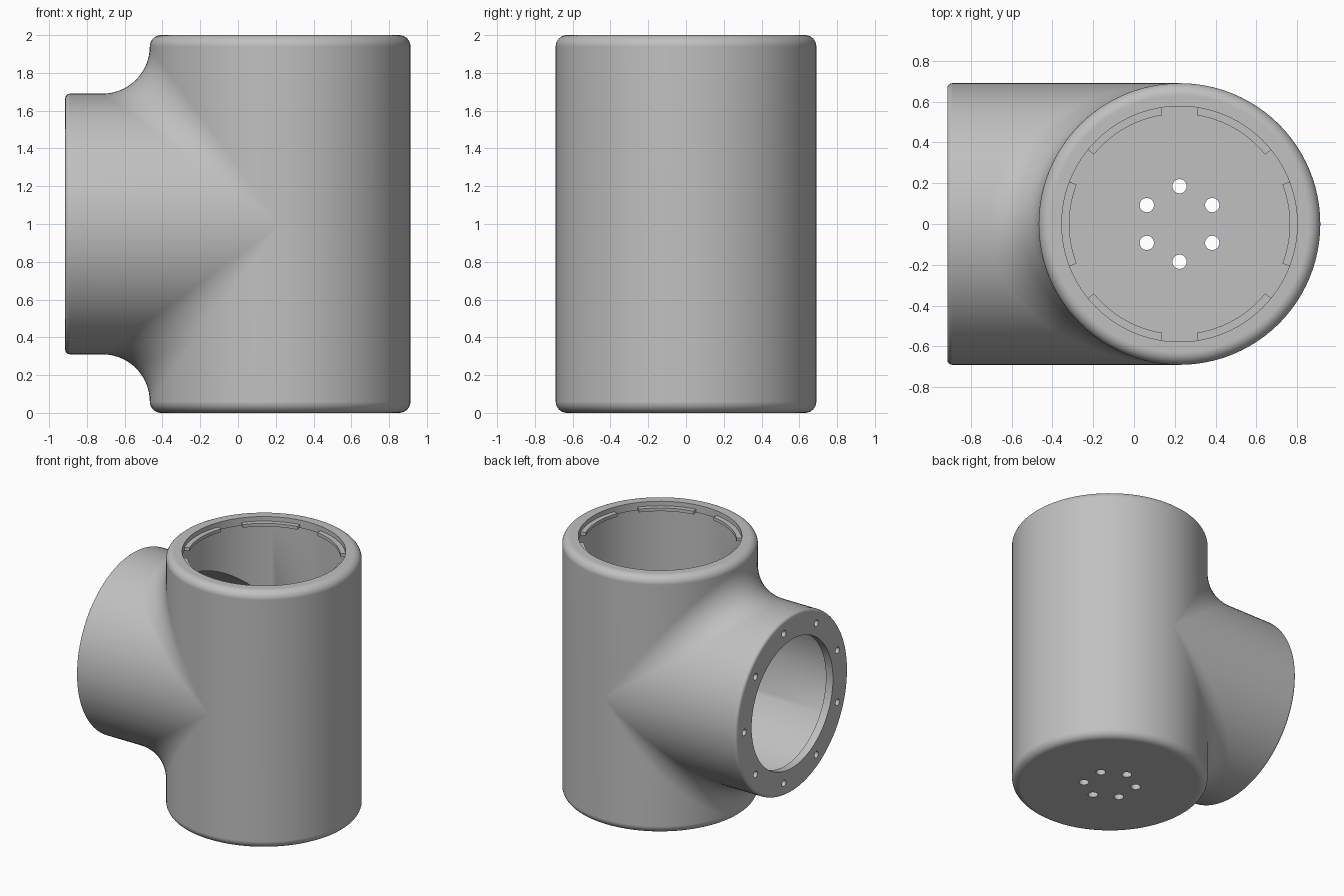
import bpy, bmesh
from math import sin, cos, pi, radians
from mathutils import Vector, Matrix

cube = bpy.data.objects.get("Cube")
if cube:
    bpy.data.objects.remove(cube, do_unlink=True)

AXIS_X = 0.223     # axis of the upright pipe
MID_Z = 1.0        # axis height of the side branch
END_X = -0.915     # branch mouth
R, BORE = 0.69, 0.64
FILLET, EDGE, WALL = 0.25, 0.06, 0.06
LIP, MOUTH = 0.577, 0.50
STEPS = 48         # segments in half a turn

grey = bpy.data.materials.new("plain grey")
grey.use_nodes = True
colour = (0.53, 0.53, 0.53, 1)
grey.diffuse_color = colour
grey.node_tree.nodes["Principled BSDF"].inputs["Base Color"].default_value = colour


def new_object(name, bm):
    mesh = bpy.data.meshes.new(name)
    bm.to_mesh(mesh)
    bm.free()
    mesh.materials.append(grey)
    obj = bpy.data.objects.new(name, mesh)
    bpy.context.collection.objects.link(obj)
    return obj


def activate(obj):
    bpy.ops.object.select_all(action='DESELECT')
    obj.select_set(True)
    bpy.context.view_layer.objects.active = obj


def grid(bm, columns):
    """Join neighbouring columns of points with quads."""
    rows = [[bm.verts.new(p) for p in col] for col in columns]
    for a, b in zip(rows, rows[1:]):
        for i in range(len(a) - 1):
            bm.faces.new((a[i], a[i + 1], b[i + 1], b[i]))


def rounded(radius, size, n=8):
    """Quarter round as (radius, distance from the end face)."""
    return [(radius - size + size * sin(a), size - size * cos(a))
            for a in (pi / 2 * i / n for i in range(n + 1))]


def tee_skin(bm, radius, fillet, top, bottom, branch):
    """Two equal crossing tubes blended by a rolling-ball fillet."""
    def upright(t, profile):
        return [Vector((AXIS_X - r * cos(t), r * sin(t), z)) for r, z in profile]

    # Plain half of the upright pipe
    grid(bm, [upright(t, top + [(radius, MID_Z)] + bottom[::-1])
              for t in (pi / 2 + pi * i / STEPS for i in range(STEPS + 1))])
    # Half that flows into the branch, above and below its axis
    for side, end in ((1, top), (-1, bottom)):
        columns = []
        for i in range(STEPS + 1):
            t = -pi / 2 + pi * i / STEPS
            c, s = cos(t), sin(t)
            reach = radius + fillet
            centre = Vector((AXIS_X - reach * c, reach * s, MID_Z + side * reach * c))
            n1, n2 = Vector((-c, s, 0)), Vector((0, s, side * c))
            n = 14 if fillet else 1
            angle = n1.angle(n2)
            blend = []
            for k in range(n + 1):
                f = k / n
                if angle < 0.001:
                    normal = n1
                else:
                    normal = (n1 * sin((1 - f) * angle) + n2 * sin(f * angle)) / sin(angle)
                blend.append(centre - normal * fillet)
            tube = [Vector((x, r * s, MID_Z + side * r * c)) for r, x in branch]
            columns.append(upright(t, end) + blend + tube)
        grid(bm, columns)


# Hollow tee body with a top lip, closed floor and flanged branch mouth
bm = bmesh.new()
round_end = rounded(R, EDGE)
tee_skin(bm, R, FILLET,
         [(LIP, 2 - WALL), (LIP, 2)] + [(r, 2 - d) for r, d in round_end],
         [(0, 0)] + round_end,
         [(r, END_X + d) for r, d in rounded(R, 0.025, 4)[::-1]]
         + [(MOUTH, END_X), (MOUTH, END_X + WALL)])
tee_skin(bm, BORE, 0, [(LIP, 2 - WALL), (BORE, 2 - WALL)],
         [(0, WALL), (BORE, WALL)],
         [(BORE, END_X + WALL), (MOUTH, END_X + WALL)])
bmesh.ops.remove_doubles(bm, verts=bm.verts, dist=0.0001)
bmesh.ops.recalc_face_normals(bm, faces=bm.faces)
body = new_object("tee_body", bm)

# Drill the floor holes and the flange bolt holes
bm = bmesh.new()


def drill(place, radius, depth):
    bmesh.ops.create_cone(bm, cap_ends=True, segments=24, radius1=radius,
                          radius2=radius, depth=depth, matrix=place)


for i in range(6):
    a = radians(30 + 60 * i)
    drill(Matrix.Translation((AXIS_X + 0.185 * cos(a), 0.185 * sin(a), WALL / 2)),
          0.035, WALL * 2)
for i in range(9):
    a = radians(40 * i)
    spot = Matrix.Translation((END_X + WALL / 2, 0.59 * cos(a), MID_Z + 0.59 * sin(a)))
    drill(spot @ Matrix.Rotation(pi / 2, 4, 'Y'), 0.025, WALL * 1.6)
cutter = new_object("hole_cutter", bm)
cutter.hide_render = True
activate(body)
cut = body.modifiers.new("holes", 'BOOLEAN')
cut.operation = 'DIFFERENCE'
cut.solver = 'EXACT'
cut.object = cutter
bpy.ops.object.modifier_apply(modifier=cut.name)
bpy.data.objects.remove(cutter, do_unlink=True)
bpy.ops.object.shade_smooth_by_angle(angle=radians(35))
weighted = body.modifiers.new("even_shading", 'WEIGHTED_NORMAL')
weighted.keep_sharp = True

# Six locking tabs inside the top lip
for k in range(6):
    bm = bmesh.new()
    columns = []
    low, high = 1.94, 1.965
    for i in range(13):
        a = radians(60 * k - 21 + 42 * i / 12)
        columns.append([(AXIS_X + r * cos(a), r * sin(a), z) for r, z in
                        ((0.58, low), (0.54, low), (0.54, high), (0.58, high), (0.58, low))])
    grid(bm, columns)
    bmesh.ops.remove_doubles(bm, verts=bm.verts, dist=0.0001)
    bmesh.ops.holes_fill(bm, edges=bm.edges, sides=4)
    bmesh.ops.recalc_face_normals(bm, faces=bm.faces)
    tab = new_object(f"lock_tab_{k + 1}", bm)
    activate(tab)
    bpy.ops.object.shade_smooth_by_angle(angle=radians(35))
